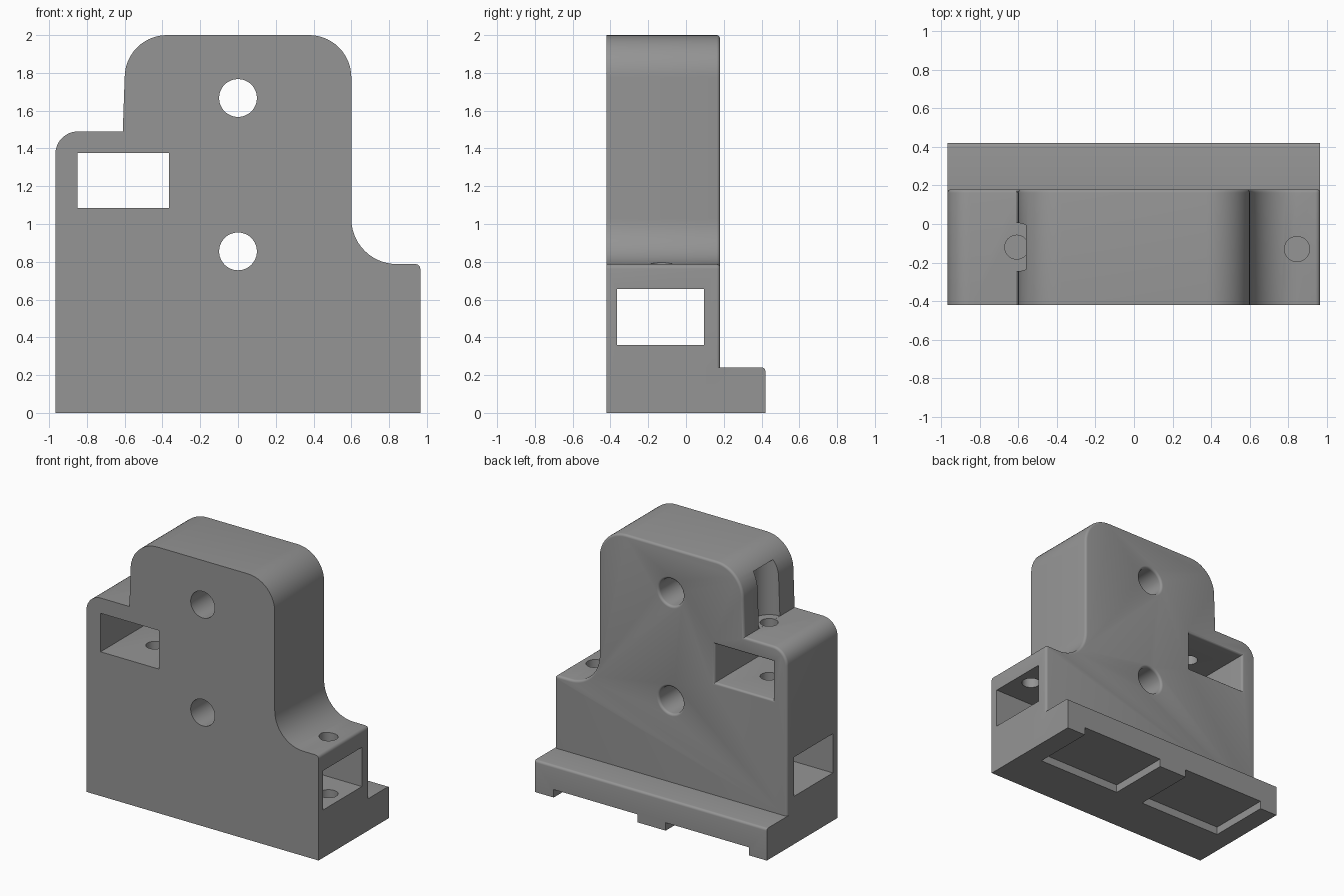
import bpy, bmesh, math
from mathutils import Vector

if "Cube" in bpy.data.objects:
    bpy.data.objects.remove(bpy.data.objects["Cube"])

grey = bpy.data.materials.new("mid grey")
grey.diffuse_color = (0.3, 0.3, 0.3, 1)
grey.use_nodes = True
grey.node_tree.nodes["Principled BSDF"].inputs["Base Color"].default_value = grey.diffuse_color

FRONT, BACK = -0.42, 0.18      # main block depth
FLANGE_BACK, FLANGE_TOP = 0.42, 0.24
EDGE = 0.018                   # rounding on rear edges


def arc(cx, cz, r, a0, a1, n=14):
    """Points on an arc in the x-z plane, angles in degrees."""
    angles = [math.radians(a0 + (a1 - a0) * i / n) for i in range(n + 1)]
    return [(cx + r * math.cos(a), cz + r * math.sin(a)) for a in angles]


def make_object(name, bm):
    bmesh.ops.recalc_face_normals(bm, faces=bm.faces)
    mesh = bpy.data.meshes.new(name)
    bm.to_mesh(mesh)
    bm.free()
    mesh.materials.append(grey)
    obj = bpy.data.objects.new(name, mesh)
    bpy.context.collection.objects.link(obj)
    return obj


def loft(name, rings):
    """Skin matching closed rings of points and cap both ends."""
    bm = bmesh.new()
    rows = [[bm.verts.new(p) for p in ring] for ring in rings]
    n = len(rows[0])
    for a, b in zip(rows, rows[1:]):
        for i in range(n):
            j = (i + 1) % n
            bm.faces.new((a[i], a[j], b[j], b[i]))
    bm.faces.new(rows[0])
    bm.faces.new(rows[-1])
    return make_object(name, bm)


def box(name, x0, x1, y0, y1, z0, z1):
    return loft(name, [[(x0, y0, z), (x1, y0, z), (x1, y1, z), (x0, y1, z)]
                       for z in (z0, z1)])


def post(name, x, y, r, z0, z1):
    ring = arc(x, y, r, 0, 360, 48)[:-1]
    return loft(name, [[(px, py, z) for px, py in ring] for z in (z0, z1)])


def flared(name, section):
    """Front-to-back cutter that flares where it leaves the rear face.
    section(grow) gives the x-z outline enlarged by grow."""
    steps = [(FRONT - 0.1, 0)]
    for i in range(6):
        a = math.radians(90 * i / 5)
        steps.append((BACK - EDGE + EDGE * math.sin(a), EDGE * (1 - math.cos(a))))
    steps.append((BACK + 0.1, EDGE))
    return loft(name, [[(x, y, z) for x, z in section(g)] for y, g in steps])


def round_edges(obj, test):
    bm = bmesh.new()
    bm.from_mesh(obj.data)
    edges = [e for e in bm.edges if all(test(v.co) for v in e.verts)
             and (e.verts[0].co + e.verts[1].co).z > 0.001]
    bmesh.ops.bevel(bm, geom=edges, offset=EDGE, segments=4, profile=0.5,
                    affect='EDGES', clamp_overlap=True)
    bm.to_mesh(obj.data)
    bm.free()


def combine(target, other, operation):
    mod = target.modifiers.new(operation, 'BOOLEAN')
    mod.operation, mod.solver, mod.object = operation, 'EXACT', other
    bpy.context.view_layer.objects.active = target
    bpy.ops.object.modifier_apply(modifier=mod.name)
    bpy.data.objects.remove(other, do_unlink=True)


# Stepped block with a rounded tower
outline = ([(-0.967, 0)]
           + arc(-0.847, 1.37, 0.12, 180, 90)
           + [(-0.61, 1.49)]
           + arc(-0.376, 1.776, 0.224, 180, 90)
           + arc(0.376, 1.776, 0.224, 90, 0)
           + arc(0.84, 1.028, 0.24, 180, 270)
           + arc(0.94, 0.763, 0.025, 90, 0, 4)
           + [(0.965, 0)])
body = loft("bracket_body", [[(x, y, z) for x, z in outline] for y in (FRONT, BACK)])
round_edges(body, lambda c: abs(c.y - BACK) < 1e-4)

# Rear foot flange
flange = box("rear_flange", -0.967, 0.965, 0.0, FLANGE_BACK, 0, FLANGE_TOP)
round_edges(flange, lambda c: c.y > 0.4 and c.z > 0.2)
combine(body, flange, 'UNION')

# Front-to-back bolt holes
for z in (1.667, 0.855):
    combine(body, flared("bolt_hole", lambda g, z=z: arc(0, z, 0.1 + g, 0, 360, 48)[:-1]),
            'DIFFERENCE')

# Rectangular window through the left shoulder
combine(body, flared("window", lambda g: [(-0.85 - g, 1.085 - g), (-0.365 + g, 1.085 - g),
                                          (-0.365 + g, 1.375 + g), (-0.85 - g, 1.375 + g)]),
        'DIFFERENCE')

# Side-to-side slot
combine(body, box("side_slot", -1.2, 1.2, -0.365, 0.095, 0.36, 0.655), 'DIFFERENCE')

# Vertical screw holes and the clearance groove beside the tower
combine(body, post("left_screw_hole", -0.608, -0.12, 0.062, 0.87, 1.6), 'DIFFERENCE')
combine(body, post("right_screw_hole", 0.845, -0.13, 0.065, 0.2, 1.0), 'DIFFERENCE')
combine(body, post("screw_groove", -0.608, -0.12, 0.125, 1.4905, 1.905), 'DIFFERENCE')

# Pockets under the foot, open at the rear
for x0, x1 in ((0.11, 0.807), (-0.82, -0.125)):
    combine(body, box("foot_pocket", x0, x1, -0.06, 0.6, -0.1, 0.06), 'DIFFERENCE')

# Smooth curves, crisp edges
bpy.ops.object.select_all(action='DESELECT')
body.select_set(True)
bpy.context.view_layer.objects.active = body
bpy.ops.object.shade_smooth_by_angle(angle=math.radians(30))
